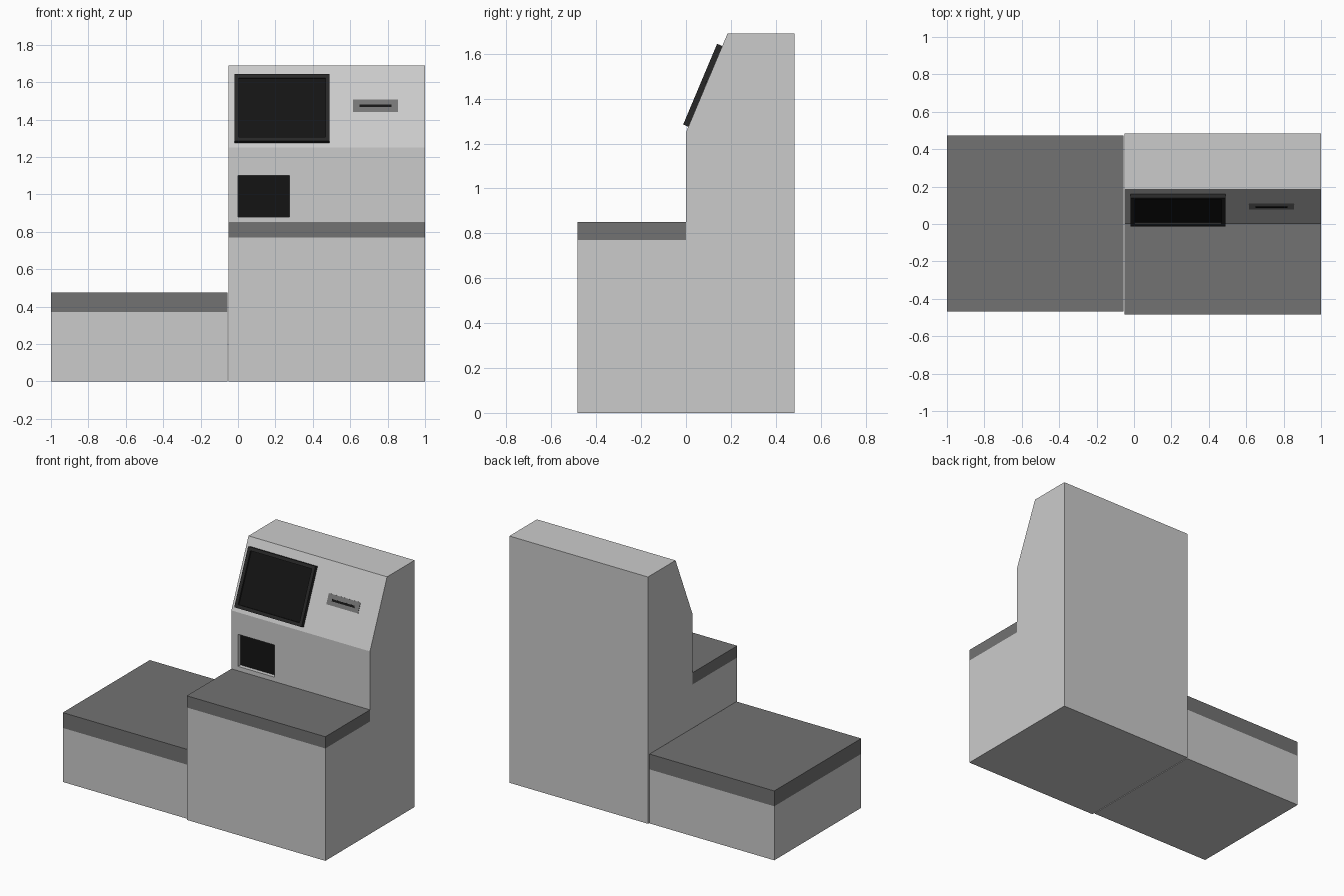
import bpy, bmesh, math
from mathutils import Matrix, Vector

if "Cube" in bpy.data.objects:
    bpy.data.objects.remove(bpy.data.objects["Cube"])


def material(name, v):
    m = bpy.data.materials.new(name)
    m.diffuse_color = (v, v, v, 1)
    m.use_nodes = True
    m.node_tree.nodes["Principled BSDF"].inputs["Base Color"].default_value = m.diffuse_color
    return m


dark = material("dark_top", 0.17)
trim = material("slot_trim", 0.18)
frame_black = material("frame_black", 0.02)
black = material("display_black", 0.007)


def finish(name, bm, *mats):
    bmesh.ops.recalc_face_normals(bm, faces=bm.faces)
    me = bpy.data.meshes.new(name)
    bm.to_mesh(me)
    bm.free()
    for m in mats:
        me.materials.append(m)
    ob = bpy.data.objects.new(name, me)
    bpy.context.collection.objects.link(ob)
    return ob


def box_mesh(lo, hi):
    lo, hi = Vector(lo), Vector(hi)
    bm = bmesh.new()
    bmesh.ops.create_cube(bm, size=1, matrix=Matrix.Translation((lo + hi) / 2)
                          @ Matrix.Diagonal((hi - lo).to_4d()))
    return bm


def box(name, lo, hi, *mats):
    return finish(name, box_mesh(lo, hi), *mats)


X0, X1, Y = -0.05, 1.0, 0.483

# Cabinet: side profile extruded across its width
profile = [(-Y, 0), (Y, 0), (Y, 1.69), (0.185, 1.69), (0, 1.25), (0, 0.77), (-Y, 0.77)]
bm = bmesh.new()
side = bm.faces.new([bm.verts.new((X0, y, z)) for y, z in profile])
ext = bmesh.ops.extrude_face_region(bm, geom=[side])
bmesh.ops.translate(bm, vec=(X1 - X0, 0, 0),
                    verts=[g for g in ext["geom"] if isinstance(g, bmesh.types.BMVert)])
cabinet = finish("cabinet", bm)

# Recessed lower window
cutter = box("window_cutter", (0.0, -0.1, 0.88), (0.275, 0.03, 1.10))
cutter.hide_render = True
cutter.display_type = 'WIRE'
cut = cabinet.modifiers.new("window_recess", 'BOOLEAN')
cut.object = cutter
cut.operation = 'DIFFERENCE'
cut.solver = 'EXACT'
box("lower_window", (0.0, 0.027, 0.88), (0.275, 0.035, 1.10), black)

# Counter and side bench
box("counter_top", (X0, -Y, 0.77), (X1, 0, 0.85), dark)
box("bench_base", (-1, -0.468, 0), (-0.055, 0.473, 0.37))
box("bench_top", (-1, -0.468, 0.37), (-0.055, 0.473, 0.475), dark)

# Local frame of the sloped panel: x across, y up the slope, z outward
slope = Matrix.Translation((0, 0, 1.25)) @ Matrix.Rotation(math.atan2(0.44, 0.185), 4, 'X')

# Screen with a raised frame and sunken display
bm = box_mesh((-0.02, 0.027, -0.002), (0.49, 0.417, 0.025))
front = max(bm.faces, key=lambda f: f.calc_center_median().z)
bmesh.ops.inset_region(bm, faces=[front], thickness=0.032)
inner = bmesh.ops.extrude_face_region(bm, geom=[front])
bmesh.ops.delete(bm, geom=[front], context='FACES_ONLY')
bmesh.ops.translate(bm, vec=(0, 0, -0.012),
                    verts=[g for g in inner["geom"] if isinstance(g, bmesh.types.BMVert)])
for g in inner["geom"]:
    if isinstance(g, bmesh.types.BMFace):
        g.material_index = 1
finish("screen", bm, frame_black, black).matrix_world = slope

# Card slot plate and opening
box("card_slot_plate", (0.615, 0.206, -0.01), (0.855, 0.277, 0.003), trim).matrix_world = slope
box("card_slot_opening", (0.65, 0.233, -0.005), (0.82, 0.247, 0.005), black).matrix_world = slope
